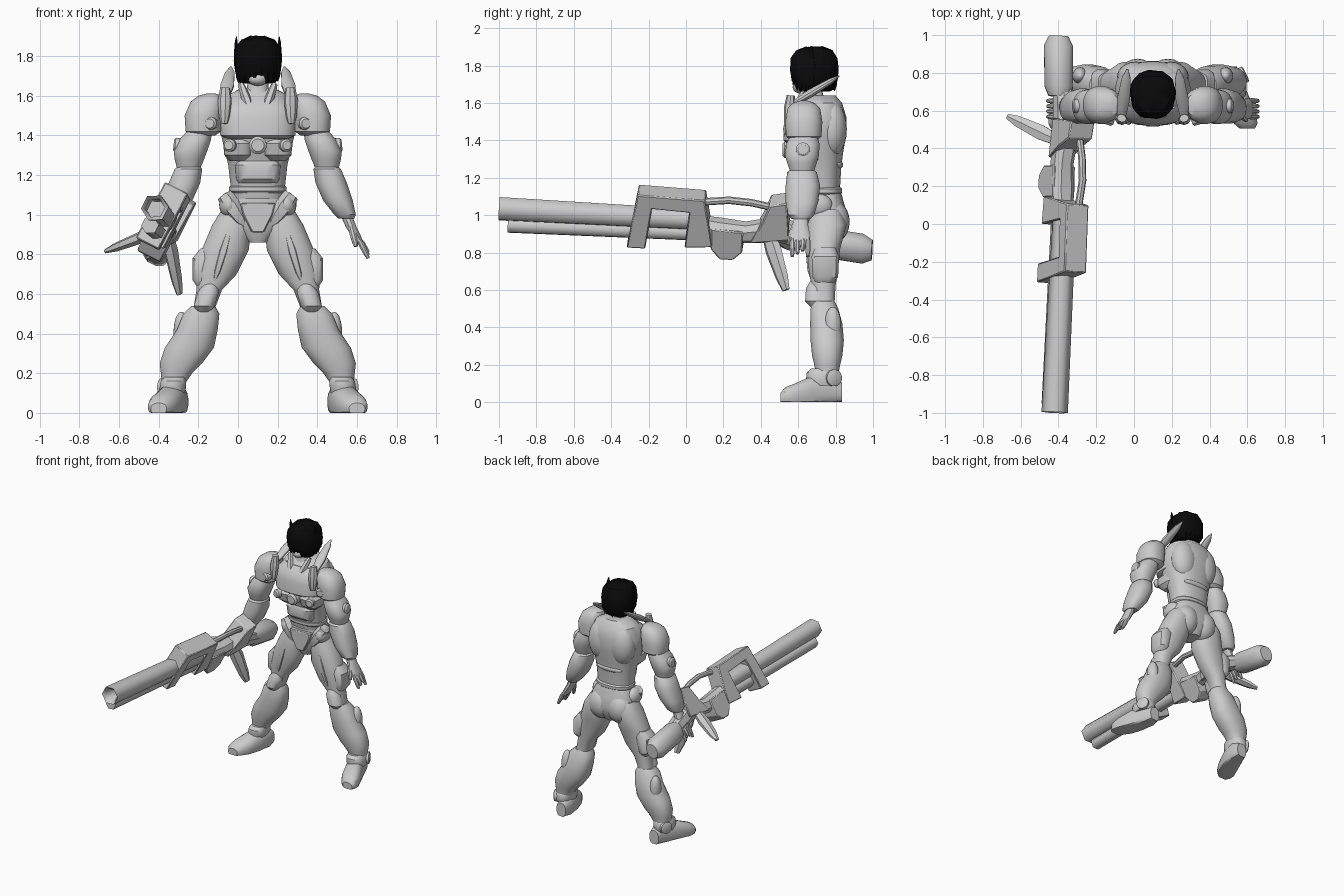
import bpy
import bmesh
import math
import random
from mathutils import Matrix, Vector

random.seed(4)
if "Cube" in bpy.data.objects:
    bpy.data.objects.remove(bpy.data.objects["Cube"], do_unlink=True)


def make_material(name, value):
    material = bpy.data.materials.new(name)
    material.use_nodes = True
    colour = (value, value, value, 1)
    material.diffuse_color = colour
    material.node_tree.nodes["Principled BSDF"].inputs["Base Color"].default_value = colour
    return material


armour_grey = make_material("armour grey", .6)
hair_black = make_material("hair black", .003)

# The figure stands beside the weapon, so each has its own frame
BODY = Matrix.Translation((.1, 0, 0))
GUN = (Matrix.Translation((-.375, -.1, .985)) @ Matrix.Rotation(-.05, 4, "Z")
       @ Matrix.Rotation(-.055, 4, "X") @ Matrix.Rotation(math.radians(27), 4, "Y"))


def finish(name, bm, frame=BODY, mirror=False, material=armour_grey, angle=35):
    """Turn a bmesh into a shaded object, mirrored across its own frame if asked."""
    bmesh.ops.recalc_face_normals(bm, faces=bm.faces)
    mesh = bpy.data.meshes.new(name)
    bm.to_mesh(mesh)
    bm.free()
    mesh.materials.append(material)
    obj = bpy.data.objects.new(name, mesh)
    bpy.context.collection.objects.link(obj)
    obj.matrix_world = frame
    if mirror:
        obj.modifiers.new("Mirror", "MIRROR")
    bpy.ops.object.select_all(action="DESELECT")
    obj.select_set(True)
    bpy.context.view_layer.objects.active = obj
    bpy.ops.object.shade_smooth_by_angle(angle=math.radians(angle))
    return obj


def loft_mesh(rings, sides=20, axis="Z", square=.85, floor=None):
    """Skin rings of (along, centre u, centre v, radius u, radius v)."""
    bm = bmesh.new()
    loops = []
    for along, cu, cv, ru, rv in rings:
        loop = []
        for i in range(sides):
            turn = math.tau * (i + .5) / sides
            c, s = math.cos(turn), math.sin(turn)
            u = cu + ru * math.copysign(abs(c) ** square, c)
            v = cv + rv * math.copysign(abs(s) ** square, s)
            point = (u, v, along) if axis == "Z" else (u, along, v)
            if floor is not None:
                point = (point[0], point[1], max(point[2], floor))
            loop.append(bm.verts.new(point))
        loops.append(loop)
    for low, high in zip(loops, loops[1:]):
        for i in range(sides):
            j = (i + 1) % sides
            bm.faces.new((low[i], low[j], high[j], high[i]))
    bm.faces.new(loops[0])
    bm.faces.new(loops[-1])
    return bm


def loft(name, rings, sides=20, axis="Z", square=.85, floor=None, **options):
    return finish(name, loft_mesh(rings, sides, axis, square, floor), **options)


def blob(name, centre, radii, **options):
    bm = bmesh.new()
    place = Matrix.Translation(centre) @ Matrix.Diagonal((*radii, 1))
    bmesh.ops.create_uvsphere(bm, u_segments=20, v_segments=12, radius=1, matrix=place)
    return finish(name, bm, **options)


def spike(name, base, tip, width, depth, sides=6, blunt=.15, **options):
    """Tapered blade from base to tip, widest a third of the way along."""
    base, tip = Vector(base), Vector(tip)
    length = (tip - base).length
    stations = ((0, .7), (.35, 1), (.8, .65 + blunt / 4), (1, blunt))
    bm = loft_mesh([(t * length, 0, 0, width * k, depth * k) for t, k in stations], sides, square=1)
    turn = (tip - base).to_track_quat("Z", "Y").to_matrix().to_4x4()
    bm.transform(Matrix.Translation(base) @ turn)
    return finish(name, bm, **options)


def disc(name, centre, radius, depth, facing, **options):
    """Round stud with a chamfered rim, facing along the given direction."""
    bm = loft_mesh([(-depth, 0, 0, radius, radius), (depth * .6, 0, 0, radius, radius),
                    (depth, 0, 0, radius * .7, radius * .7)], 16, square=1)
    turn = Vector(facing).to_track_quat("Z", "Y").to_matrix().to_4x4()
    bm.transform(Matrix.Translation(centre) @ turn)
    return finish(name, bm, **options)


def plate(name, outline, width, plane="side", offset=0, **options):
    """Extrude a flat outline: side plates along x, front plates along y."""
    bm = bmesh.new()
    def place(a, b):
        return (offset - width / 2, a, b) if plane == "side" else (a, offset - width / 2, b)
    face = bm.faces.new([bm.verts.new(place(a, b)) for a, b in outline])
    grown = bmesh.ops.extrude_face_region(bm, geom=[face])["geom"]
    push = (width, 0, 0) if plane == "side" else (0, width, 0)
    bmesh.ops.translate(bm, vec=push, verts=[g for g in grown if isinstance(g, bmesh.types.BMVert)])
    obj = finish(name, bm, **options)
    bevel = obj.modifiers.new("Bevel", "BEVEL")
    bevel.width, bevel.segments = .006, 1
    return obj


# Torso: under-suit, chest armour, abdomen, pelvis
loft("torso", [(1.08, 0, .73, .13, .09), (1.16, 0, .725, .14, .1), (1.25, 0, .72, .15, .11),
               (1.33, 0, .71, .17, .13), (1.42, 0, .7, .19, .155), (1.52, 0, .7, .2, .16),
               (1.6, 0, .72, .16, .115), (1.64, 0, .72, .08, .08)], 28)
loft("chest_plate", [(1.385, 0, .66, .16, .12), (1.4, 0, .655, .19, .135), (1.49, 0, .655, .2, .13),
                     (1.55, 0, .66, .18, .115), (1.59, 0, .68, .14, .09)], 28, square=.75)
loft("abdomen_plate", [(1.16, 0, .68, .1, .06), (1.18, 0, .675, .11, .075),
                       (1.25, 0, .67, .115, .08), (1.27, 0, .67, .1, .07)], square=.5)
loft("rib_plates", [(1.27, .1, .66, .04, .06), (1.3, .1, .65, .07, .085),
                    (1.36, .1, .64, .075, .09), (1.38, .1, .64, .05, .07)], square=.6, mirror=True)
loft("belt", [(1.11, 0, .73, .135, .095), (1.12, 0, .73, .145, .105),
              (1.14, 0, .73, .145, .105), (1.15, 0, .73, .135, .095)], 28)
loft("pelvis", [(1.12, 0, .74, .13, .09), (1.05, 0, .75, .17, .1), (.98, 0, .755, .17, .11),
                (.92, 0, .755, .12, .1), (.86, 0, .75, .05, .07)], 24)
plate("groin_plate", [(-.09, 1.06), (.09, 1.06), (.075, 1), (.03, .91), (-.03, .91), (-.075, 1)],
      .07, plane="front", offset=.66)
spike("hip_plates", (.17, .69, 1.1), (.06, .67, .94), .05, .055, mirror=True)
blob("hip_pads", (.145, .71, 1.05), (.05, .075, .065), mirror=True)
blob("seat_muscles", (.08, .785, .965), (.1, .09, .115), mirror=True)
disc("chest_core", (0, .545, 1.35), .045, .03, (0, -1, 0))
disc("rib_studs", (.14, .555, 1.35), .032, .025, (.3, -1, 0), mirror=True)
disc("shoulder_studs", (.235, .555, 1.46), .033, .03, (.3, -1, 0), mirror=True)
blob("back_plates", (.09, .78, 1.46), (.1, .08, .15), mirror=True)
blob("lower_back_bar", (0, .81, 1.27), (.11, .03, .025))

# Collar, neck and head
loft("neck", [(1.53, 0, .66, .075, .09), (1.6, 0, .68, .065, .07), (1.64, 0, .68, .055, .055),
              (1.7, 0, .67, .05, .05)])
spike("collar_strips", (.035, .56, 1.52), (.085, .63, 1.66), .025, .025, blunt=.6, mirror=True)
spike("collar_wings", (.165, .58, 1.6), (.135, .82, 1.745), .036, .022, 10, mirror=True)
spike("collar_straps", (.165, .56, 1.64), (.17, .545, 1.46), .036, .03, 8, .5, mirror=True)
blob("chin", (0, .615, 1.685), (.05, .045, .035))
hair = loft_mesh([(1.665, 0, .69, .09, .09), (1.72, 0, .69, .115, .122), (1.78, 0, .686, .119, .128),
                  (1.84, 0, .685, .114, .125), (1.88, 0, .685, .088, .1), (1.9, 0, .685, .035, .045)], 28)
for vert in hair.verts:
    vert.co += Vector([random.uniform(-.004, .004) for _ in range(3)])
finish("hair", hair, material=hair_black)
locks = 22
for i in range(locks):
    turn = math.tau * i / locks
    x, y = math.cos(turn), math.sin(turn)
    spike(f"hair_lock_{i}", (.104 * x, .687 + .112 * y, 1.8),
          (.1 * x, .69 + .105 * y, 1.68 + random.uniform(-.02, .02)),
          .018, .018, 5, material=hair_black)
spike("ear_fins", (.112, .68, 1.75), (.108, .665, 1.9), .01, .022, 4, material=hair_black, mirror=True)

# Arms
loft("shoulder_pads", [(1.4, .275, .63, .06, .07), (1.42, .275, .63, .09, .095), (1.5, .275, .63, .095, .1),
                       (1.57, .255, .63, .085, .088), (1.6, .24, .63, .06, .06), (1.612, .235, .63, .02, .02)],
     24, mirror=True)
loft("upper_arms", [(1.43, .29, .63, .06, .07), (1.38, .315, .625, .08, .09), (1.32, .34, .62, .085, .092),
                    (1.28, .345, .62, .075, .08), (1.22, .35, .62, .055, .06)], mirror=True)
disc("elbow_studs", (.405, .625, 1.35), .038, .02, (1, 0, .1), mirror=True)
loft("forearms", [(1.25, .345, .62, .05, .055), (1.23, .35, .62, .07, .08), (1.16, .37, .625, .08, .093),
                  (1.07, .405, .62, .075, .088), (1, .44, .615, .055, .07), (.98, .447, .615, .04, .05)],
     mirror=True)
loft("palms", [(1, .445, .615, .03, .035), (.94, .47, .61, .028, .045), (.89, .498, .61, .024, .056),
               (.85, .518, .61, .016, .054)], 12, mirror=True)
for i, finger in enumerate(("index", "middle", "ring", "little")):
    y = .568 + .028 * i
    spike(f"{finger}_fingers", (.508, y, .88), (.557, y, .78 + .015 * (i % 3)),
          .016, .016, 8, .6, mirror=True)
spike("thumbs", (.47, .575, .94), (.495, .55, .84), .018, .018, 8, .6, mirror=True)

# Legs
loft("thighs", [(1.03, .11, .75, .07, .08), (.95, .13, .755, .1, .105), (.82, .165, .735, .12, .09),
                (.7, .21, .735, .105, .078), (.62, .245, .735, .065, .065), (.53, .27, .735, .055, .06)],
     mirror=True)
loft("thigh_plates", [(.64, .28, .74, .03, .05), (.67, .285, .745, .045, .07), (.78, .27, .745, .06, .075),
                      (.83, .24, .745, .05, .055)], 12, square=.7, mirror=True)
spike("thigh_ridges", (.15, .67, .9), (.22, .67, .66), .035, .03, mirror=True)
loft("knee_caps", [(.51, .275, .7, .035, .035), (.54, .27, .695, .055, .06), (.61, .25, .695, .055, .055),
                   (.65, .24, .7, .035, .035)], 12, mirror=True)
loft("shins", [(.54, .275, .735, .06, .06), (.5, .285, .74, .092, .075), (.42, .305, .75, .104, .087),
               (.33, .345, .755, .125, .09), (.25, .388, .755, .108, .082), (.2, .41, .755, .08, .07),
               (.15, .425, .755, .06, .06), (.1, .43, .75, .06, .065)], mirror=True)
blob("shin_pads", (.385, .785, .41), (.04, .045, .1), mirror=True)
loft("ankle_cuffs", [(.09, .43, .735, .06, .08), (.12, .43, .735, .067, .095), (.16, .425, .735, .065, .09),
                     (.18, .42, .74, .055, .07)], mirror=True)
disc("ankle_studs", (.48, .79, .13), .045, .015, (1, .5, 0), mirror=True)
# Boots turn outward from heel to toe
loft("boots", [(.835, .405, .05, .04, .055), (.77, .41, .055, .06, .085), (.67, .44, .05, .072, .09),
               (.58, .475, .035, .076, .065), (.53, .492, .03, .062, .05), (.505, .5, .02, .04, .03)],
     axis="Y", floor=0, mirror=True)

# Long weapon: barrels, arched frame, body, stock
loft("main_barrel", [(-.7, 0, 0, .05, .05), (-.88, 0, 0, .05, .05), (-.9, 0, 0, .07, .07),
                     (.18, 0, 0, .062, .062)], 6, "Y", 1, frame=GUN, angle=65)
loft("lower_barrel", [(-.85, .015, -.088, .045, .045), (.2, .01, -.075, .045, .045)],
     6, "Y", 1, frame=GUN, angle=65)
plate("arched_frame", [(-.21, -.16), (-.16, .16), (.2, .15), (.25, -.13), (.1, -.14),
                       (.12, .07), (-.08, .08), (-.11, -.16)], .13, frame=GUN)
loft("weapon_body", [(.15, 0, -.03, .05, .05), (.28, 0, -.06, .07, .07), (.42, 0, -.06, .06, .055),
                     (.6, 0, -.03, .065, .07), (.85, 0, -.1, .05, .05)], 8, "Y", frame=GUN)
plate("magazine", [(.24, -.02), (.24, -.14), (.29, -.2), (.36, -.2), (.41, -.15), (.41, -.03)],
      .13, frame=GUN)
plate("rear_block", [(.45, -.09), (.51, .03), (.55, .14), (.64, .16), (.66, -.06)],
      .14, frame=GUN)
loft("carry_handle", [(.2, .02, .12, .02, .02), (.33, .025, .14, .02, .02), (.45, .02, .13, .02, .02),
                      (.58, .01, .1, .02, .02)], 8, "Y", 1, frame=GUN)
loft("stock", [(.78, -.02, -.1, .05, .06), (.83, -.02, -.105, .072, .08), (1.05, -.02, -.13, .075, .08),
               (1.1, -.02, -.135, .05, .055)], 12, "Y", frame=GUN)
# Swept fins under the weapon
WORLD = Matrix.Identity(4)
spike("outer_fin", (-.4, .44, .92), (-.67, .57, .815), .045, .03, blunt=.35, frame=WORLD)
spike("lower_fin", (-.36, .43, .93), (-.295, .535, .6), .03, .05, blunt=.45, frame=WORLD)
